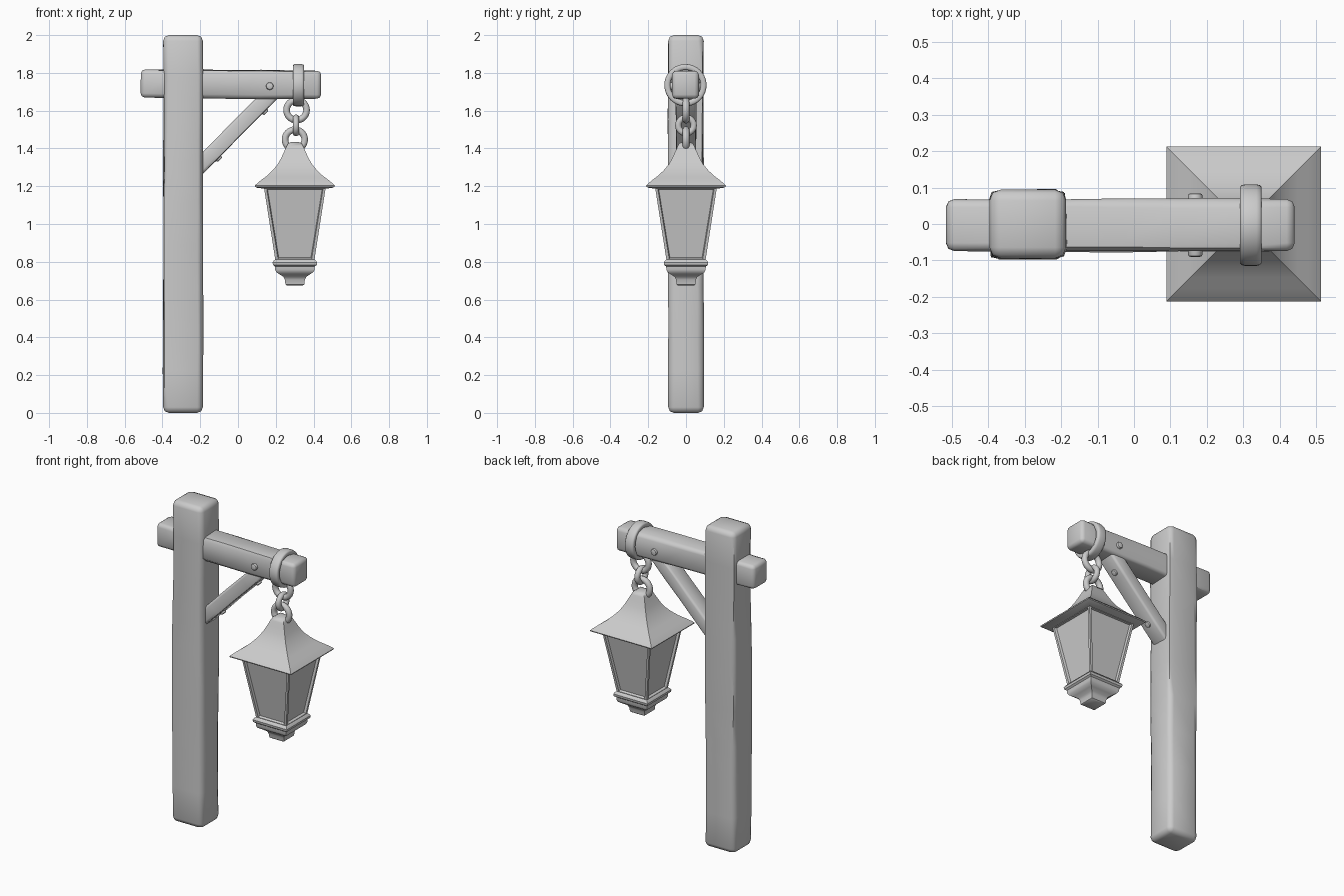
import bpy, bmesh, math, random
from mathutils import Matrix, Vector

if "Cube" in bpy.data.objects:
    bpy.data.objects.remove(bpy.data.objects["Cube"])

random.seed(4)


def finish(name, bm, angle=40):
    bmesh.ops.recalc_face_normals(bm, faces=bm.faces)
    me = bpy.data.meshes.new(name)
    bm.to_mesh(me)
    bm.free()
    ob = bpy.data.objects.new(name, me)
    bpy.context.collection.objects.link(ob)
    bpy.ops.object.select_all(action='DESELECT')
    ob.select_set(True)
    bpy.context.view_layer.objects.active = ob
    bpy.ops.object.shade_smooth_by_angle(angle=math.radians(angle))
    return ob


def timber(name, a, b, width, depth, bevel, cuts=6, wear=0.003):
    """Rounded, slightly worn timber running from a to b; depth is along y."""
    a, b = Vector(a), Vector(b)
    length = (b - a).length
    bm = bmesh.new()
    bmesh.ops.create_cube(bm, size=1)
    bmesh.ops.scale(bm, vec=(width, depth, length), verts=bm.verts)
    bmesh.ops.bevel(bm, geom=bm.edges[:], offset=bevel, segments=2,
                    profile=0.5, affect='EDGES')
    for i in range(1, cuts):
        z = length * (i / cuts - 0.5)
        r = bmesh.ops.bisect_plane(bm, geom=bm.verts[:] + bm.edges[:] + bm.faces[:],
                                   plane_co=(0, 0, z), plane_no=(0, 0, 1))
        for v in r['geom_cut']:
            if isinstance(v, bmesh.types.BMVert):
                v.co.x += random.uniform(-wear, wear)
                v.co.y += random.uniform(-wear, wear)
    d = (b - a).normalized()
    y = Vector((0, 1, 0))
    rot = Matrix((y.cross(d), y, d)).transposed().to_4x4()
    bmesh.ops.transform(bm, matrix=Matrix.Translation((a + b) / 2) @ rot, verts=bm.verts)
    return finish(name, bm, 50)


def ring(name, loc, radius, radial, axial, axis, power=1.0, seg=32, sides=12):
    """Ring about the x or y axis with a (super)elliptical section."""
    bm = bmesh.new()
    loops = []
    for i in range(seg):
        t = 2 * math.pi * i / seg
        loop = []
        for j in range(sides):
            p = 2 * math.pi * (j + 0.5) / sides
            c, s = math.cos(p), math.sin(p)
            r = radius + radial * math.copysign(abs(c) ** power, c)
            h = axial * math.copysign(abs(s) ** power, s)
            u, w = r * math.cos(t), r * math.sin(t)
            co = (h, u, w) if axis == 'x' else (u, h, w)
            loop.append(bm.verts.new(Vector(co) + Vector(loc)))
        loops.append(loop)
    for i in range(seg):
        p, q = loops[i], loops[(i + 1) % seg]
        for j in range(sides):
            k = (j + 1) % sides
            bm.faces.new((p[j], p[k], q[k], q[j]))
    return finish(name, bm, 60)


def square_loft(profile, cx):
    """Stack of square rings from (half width, z) pairs, capped."""
    bm = bmesh.new()
    rings = [[bm.verts.new((cx + sx * h, sy * h, z))
              for sx, sy in ((-1, -1), (1, -1), (1, 1), (-1, 1))] for h, z in profile]
    sides = []
    for p, q in zip(rings, rings[1:]):
        for j in range(4):
            k = (j + 1) % 4
            sides.append(bm.faces.new((p[j], p[k], q[k], q[j])))
    bm.faces.new(rings[0][::-1])
    bm.faces.new(rings[-1])
    bmesh.ops.recalc_face_normals(bm, faces=bm.faces)
    return bm, sides


def peg(name, a, b, radius):
    a, b = Vector(a), Vector(b)
    bm = bmesh.new()
    bmesh.ops.create_cone(bm, cap_ends=True, segments=12, radius1=radius,
                          radius2=radius, depth=(b - a).length)
    rims = [e for e in bm.edges if abs(e.verts[0].co.z - e.verts[1].co.z) < 1e-5]
    bmesh.ops.bevel(bm, geom=rims, offset=radius * 0.35, segments=2,
                    profile=0.5, affect='EDGES')
    rot = (b - a).to_track_quat('Z', 'Y').to_matrix().to_4x4()
    bmesh.ops.transform(bm, matrix=Matrix.Translation((a + b) / 2) @ rot, verts=bm.verts)
    return finish(name, bm)


# Timber frame
timber("post", (-0.291, 0, 0), (-0.291, 0, 2), 0.21, 0.188, 0.03, 9)
timber("beam", (-0.515, -0.003, 1.744), (0.44, -0.003, 1.737), 0.148, 0.142, 0.022)
timber("brace", (-0.24, 0, 1.268), (0.19, 0, 1.702), 0.08, 0.11, 0.014, 4, 0.002)

# Wooden pegs
peg("beam_peg", (0.168, -0.09, 1.73), (0.168, 0.084, 1.73), 0.02)
for i, (x, z) in enumerate(((-0.125, 1.37), (0.12, 1.617))):
    peg(f"brace_peg_{i + 1}", (x, 0, z), (x + 0.03, 0, z - 0.03), 0.018)

# Iron band and chain links
ring("beam_band", (0.32, -0.003, 1.735), 0.096, 0.016, 0.03, 'x', 0.5, 40)
ring("chain_link_1", (0.31, 0, 1.603), 0.053, 0.018, 0.018, 'y')
ring("chain_link_2", (0.307, 0, 1.522), 0.041, 0.017, 0.017, 'x')
ring("chain_link_3", (0.301, 0, 1.447), 0.052, 0.018, 0.018, 'y')

CX = 0.301

# Flared roof with rolled eave
bm, _ = square_loft([(0.15, 1.185), (0.2, 1.192), (0.21, 1.197), (0.212, 1.203),
                     (0.203, 1.212), (0.178, 1.233), (0.147, 1.256), (0.118, 1.284),
                     (0.092, 1.315), (0.072, 1.35), (0.056, 1.385), (0.045, 1.41),
                     (0.036, 1.427), (0.022, 1.433)], CX)
finish("lantern_roof", bm)

# Tapered body with recessed panes
bm, sides = square_loft([(0.102, 0.8), (0.164, 1.197)], CX)
bmesh.ops.inset_individual(bm, faces=sides, thickness=0.02, depth=0)
bmesh.ops.inset_individual(bm, faces=sides, thickness=0.006, depth=-0.014)
finish("lantern_body", bm, 30)

# Moulded base and finial
bm, _ = square_loft([(0.042, 0.674), (0.05, 0.68), (0.053, 0.705), (0.06, 0.72),
                     (0.08, 0.733), (0.098, 0.745), (0.104, 0.757), (0.105, 0.775),
                     (0.116, 0.783), (0.118, 0.797), (0.112, 0.806), (0.098, 0.816)], CX)
finish("lantern_base", bm)
